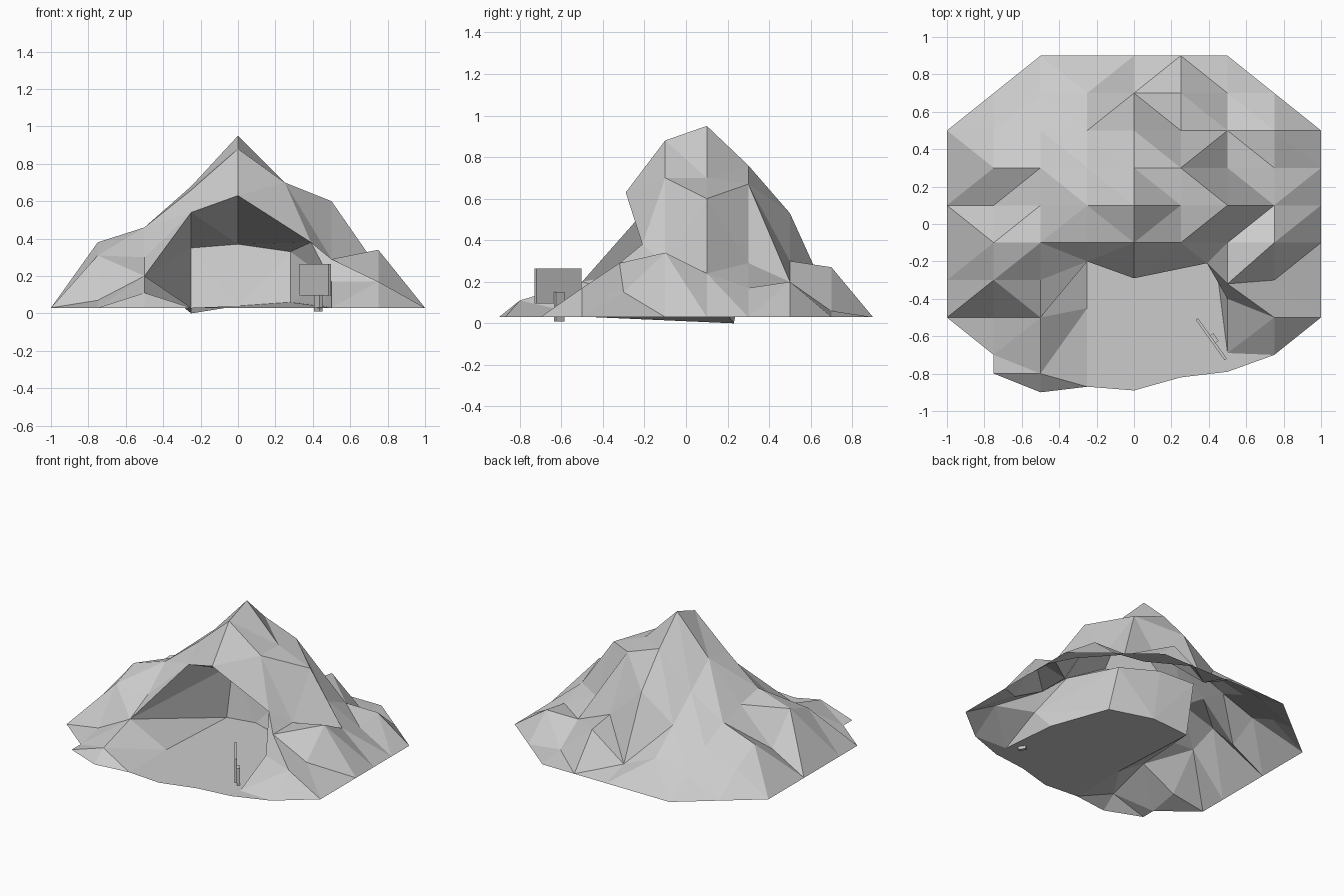
import bpy, bmesh, math

if "Cube" in bpy.data.objects:
    bpy.data.objects.remove(bpy.data.objects["Cube"])


def make(name, polys):
    """Build a flat-shaded mesh from polygons given as point lists, welding shared points."""
    bm = bmesh.new()
    cache = {}
    for poly in polys:
        vs = []
        for p in poly:
            key = tuple(round(c, 4) for c in p)
            if key not in cache:
                cache[key] = bm.verts.new(key)
            if cache[key] not in vs:
                vs.append(cache[key])
        if len(vs) > 2 and bm.faces.get(vs) is None:
            bm.faces.new(vs)
    mesh = bpy.data.meshes.new(name)
    bm.to_mesh(mesh)
    bm.free()
    obj = bpy.data.objects.new(name, mesh)
    bpy.context.collection.objects.link(obj)
    return obj


# Mountain: heights in hundredths on a 0.25 x 0.2 grid, back row first
N = None
heights = [
    [N, N, 3, 3, 3, 3, 3, N, N],
    [N, 3, 14, 20, 9, 27, 6, 3, N],
    [3, 18, 27, 36, 53, 30, 20, 20, 3],
    [3, 28, 37, 52, 76, 67, 29, 17, 3],
    [3, 17, 42, 68, 95, 70, 60, 24, 3],
    [3, 38, 46, 66, 88, 70, 29, 34, 3],
    [3, 31, 30, 54, 63, 38, 29, 15, 3],
    [3, 7, 20, N, N, N, 17, 17, 3],
    [N, 3, 11, N, N, N, 3, 3, N],
    [N, 3, 3, N, N, N, N, N, N],
]
# Points pulled off the grid around the cave mouth (row, column): (x, y)
moved = {(6, 3): (-.25, -.2), (6, 4): (0, -.29), (6, 5): (.39, -.21),
         (6, 6): (.5, -.32), (7, 6): (.5, -.4), (8, 2): (-.5, -.8),
         (8, 6): (.5, -.69), (9, 1): (-.75, -.8)}
# Cells whose crease is a valley instead of a ridge
valleys = {(4, 6), (5, 5), (3, 6), (2, 6), (0, 4), (0, 5), (1, 4), (3, 1), (1, 3),
           (4, 4), (4, 3), (3, 4), (5, 7), (6, 7)}


def point(r, c):
    if heights[r][c] is None:
        return None
    x, y = moved.get((r, c), (-1 + .25 * c, .9 - .2 * r))
    return (x, y, heights[r][c] / 100)


polys = []
for r in range(9):
    for c in range(8):
        quad = [point(r + 1, c), point(r + 1, c + 1), point(r, c + 1), point(r, c)]
        pts = [p for p in quad if p]
        if len(pts) == 4:
            a, b, d, e = pts
            ridge = a[2] + d[2] >= b[2] + e[2]
            if ridge != ((r, c) in valleys):
                polys += [[a, b, d], [a, d, e]]
            else:
                polys += [[a, b, e], [b, d, e]]
        elif len(pts) == 3:
            polys.append(pts)
make("mountain", polys)

# Cave lining: rim, roof line and foot line, left to right
rim = [point(8, 2), point(8, 2), point(7, 2), point(6, 3), point(6, 4),
       point(6, 5), point(7, 6), point(8, 6)]
roof = rim[:3] + [(-.25, .3, .35), (0, .26, .37), (.28, .18, .33)] + rim[6:]
foot = [(-.5, -.9, .03), (-.25, -.87, .03), (-.25, -.45, .03), (-.25, .23, 0),
        (0, .2, .04), (.28, .08, .06), (.45, -.3, .04), (.5, -.69, .03)]
lining = []
for top, low in ((rim, roof), (roof, foot)):
    for i in range(7):
        a, b, c, d = top[i], top[i + 1], low[i + 1], low[i]
        if i < 4:
            lining += [[a, b, c], [a, c, d]]
        else:
            lining += [[a, b, d], [b, c, d]]
make("cave_lining", lining)

# Cave floor running out to the front edge
front = [(.75, -.7, .03), (.5, -.79, .03), (.25, -.82, .03), (0, -.89, .03)]
make("cave_floor", [(foot[1:] + front)[::-1]])


# Signpost: board and post, turned to face the path
def box(name, loc, size, angle):
    bpy.ops.mesh.primitive_cube_add(size=1, location=loc, rotation=(0, 0, angle))
    obj = bpy.context.object
    obj.name = name
    obj.scale = size


turn = math.atan2(-.21, .15)
box("sign_board", (.413, -.616, .18), (.265, .015, .17), turn)
box("sign_post", (.43, -.61, .08), (.05, .02, .14), turn)
